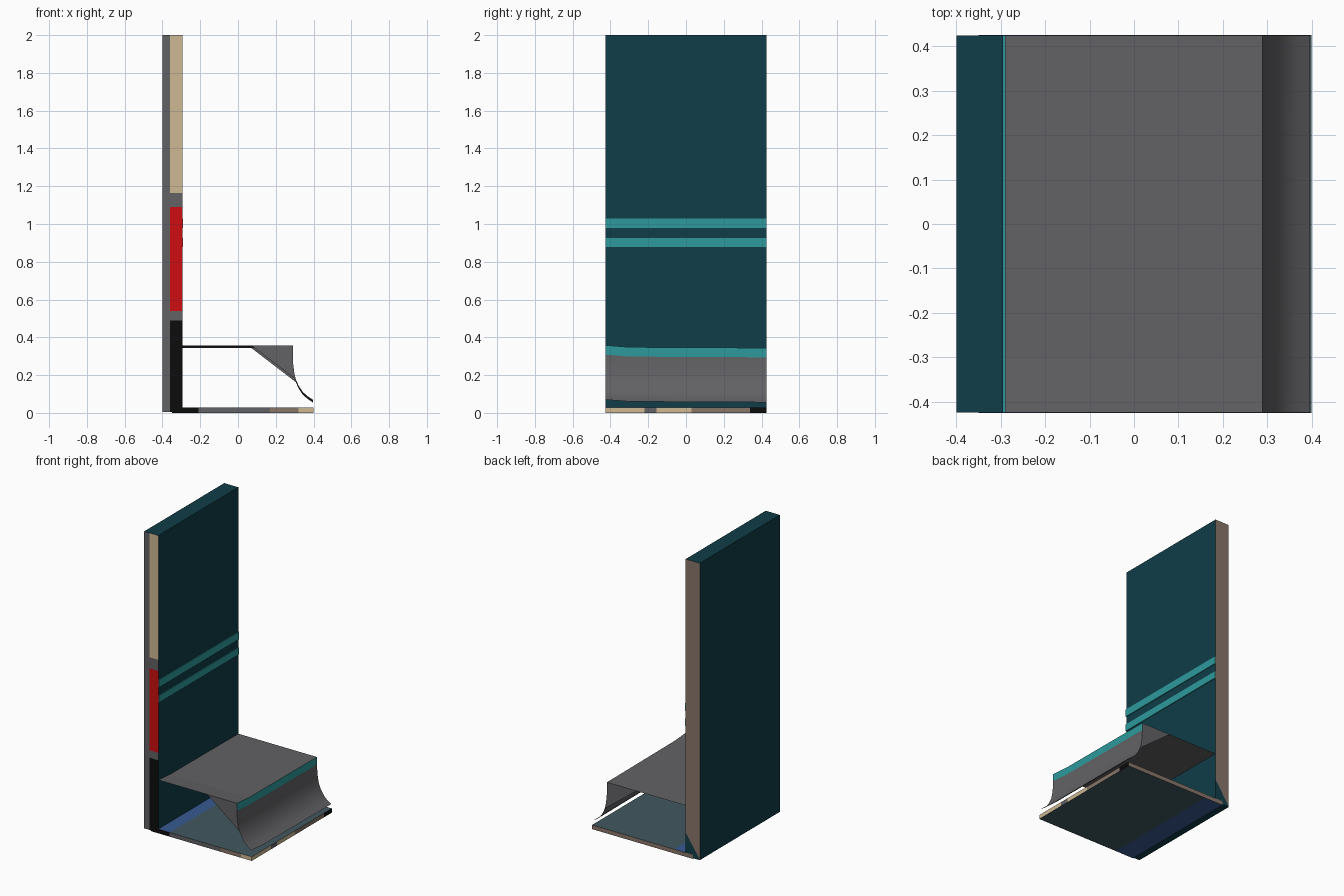
import bpy, bmesh
from mathutils import Vector

if "Cube" in bpy.data.objects:
    bpy.data.objects.remove(bpy.data.objects["Cube"])

W = 0.425  # half width along y


def mat(name, hexcol):
    m = bpy.data.materials.new(name)
    c = [int(hexcol[i:i + 2], 16) / 255 for i in (0, 2, 4)]
    m.diffuse_color = [v / 12.92 if v <= 0.04045 else ((v + 0.055) / 1.055) ** 2.4 for v in c] + [1]
    m.use_nodes = True
    m.node_tree.nodes["Principled BSDF"].inputs["Base Color"].default_value = m.diffuse_color
    return m


NAMES = ["dark_teal", "light_teal", "grey", "tan", "brown", "black", "red", "floor_teal", "blue"]
HEX = ["103d48", "2d9a9c", "626164", "ceb894", "89766a", "0c0c0c", "cd0d10", "41595f", "375a92"]
MATS = [mat(n, h) for n, h in zip(NAMES, HEX)]
TEAL, LIGHT, GREY, TAN, BROWN, BLACK, RED, FLOOR, BLUE = range(9)


def finish(name, bm, rule):
    bm.normal_update()
    for f in bm.faces:
        f.material_index = rule(f.calc_center_median(), f.normal)
    me = bpy.data.meshes.new(name)
    bm.to_mesh(me)
    bm.free()
    ob = bpy.data.objects.new(name, me)
    bpy.context.collection.objects.link(ob)
    for m in MATS:
        me.materials.append(m)
    return ob


def box(name, lo, hi, rule, cuts=()):
    """Box cut along planes (point, normal), coloured by a rule."""
    bm = bmesh.new()
    bmesh.ops.create_cube(bm, size=1)
    lo, hi = Vector(lo), Vector(hi)
    for v in bm.verts:
        v.co = Vector([(lo[i] + hi[i]) / 2 + v.co[i] * (hi[i] - lo[i]) for i in range(3)])
    for p, n in cuts:
        bmesh.ops.bisect_plane(bm, geom=bm.verts[:] + bm.edges[:] + bm.faces[:],
                               plane_co=p, plane_no=n, dist=1e-5)
    return finish(name, bm, rule)


def sheet(name, profile, colour):
    """Thin sheet: an x-z profile swept along y, slightly raised at the -y end."""
    bm = bmesh.new()
    rows = [[bm.verts.new((x, y, z + dz)) for x, z in profile]
            for y, dz in ((-W, 0.012), (-0.3, 0.002), (W, -0.002))]
    for a, b in zip(rows, rows[1:]):
        for i in range(len(profile) - 1):
            bm.faces.new((a[i], a[i + 1], b[i + 1], b[i]))
    return finish(name, bm, lambda c, n: colour)


# Tall back panel: painted left edge, brown right edge with a slanted foot
def panel_rule(c, n):
    if n.y < -0.5:
        if c.x < -0.36:
            return GREY
        for top, col in ((0.49, BLACK), (0.54, GREY), (1.09, RED), (1.165, GREY)):
            if c.z < top:
                return col
        return TAN
    if n.y > 0.5:
        return TEAL if c.z < 0.01 + (c.x + 0.4) * 1.45 else BROWN
    return TEAL


box("back_panel", (-0.4, -W, 0.005), (-0.295, W, 2), panel_rule,
    [((-0.36, 0, 0), (1, 0, 0)), ((-0.4, 0, 0.01), (-1.45, 0, 1))]
    + [((0, 0, z), (0, 0, 1)) for z in (0.49, 0.54, 1.09, 1.165)])

# Two raised stripes on the panel
for i, (z0, z1) in enumerate(((0.878, 0.925), (0.98, 1.03))):
    box(f"panel_stripe_{i + 1}", (-0.296, -W, z0), (-0.29, W, z1), lambda c, n: LIGHT)


# Floor plate with patchwork edges
def floor_rule(c, n):
    if abs(n.z) > 0.5:
        return BLUE if c.x < -0.21 else FLOOR
    if n.y < -0.5:
        return BLACK if c.x < -0.21 else GREY if c.x < 0.17 else BROWN if c.x < 0.32 else TAN
    if n.x > 0.5:
        for end, col in ((-0.22, TAN), (-0.155, GREY), (0.03, TAN), (0.34, BROWN)):
            if c.y < end:
                return col
        return BLACK
    return BROWN


box("floor_plate", (-0.35, -W - 0.0005, 0), (0.4, W + 0.0005, 0.028), floor_rule,
    [((x, 0, 0), (1, 0, 0)) for x in (-0.21, 0.17, 0.32)]
    + [((0, y, 0), (0, 1, 0)) for y in (-0.22, -0.155, 0.03, 0.34)])

# Shelf, its front band and the curved apron below
sheet("shelf", [(-0.295, 0.346), (0.29, 0.346)], GREY)
sheet("shelf_band", [(0.29, 0.346), (0.29, 0.296)], LIGHT)
CURVE = [(0.29, 0.296), (0.292, 0.25), (0.297, 0.205), (0.306, 0.165),
         (0.322, 0.13), (0.342, 0.1), (0.367, 0.077), (0.396, 0.058)]
apron = sheet("curved_apron", CURVE, GREY)
apron.data.polygons.foreach_set("use_smooth", [True] * len(apron.data.polygons))

# Triangular cheeks closing both ends of the apron
for side, dz in ((-1, 0.012), (1, -0.002)):
    bm = bmesh.new()
    pts = [(0.07, 0.346), (0.29, 0.346)] + CURVE[:4]
    vs = [bm.verts.new((x, side * W, z + dz)) for x, z in pts]
    bm.faces.new(vs if side > 0 else vs[::-1])
    finish("left_cheek" if side < 0 else "right_cheek", bm, lambda c, n: GREY)
